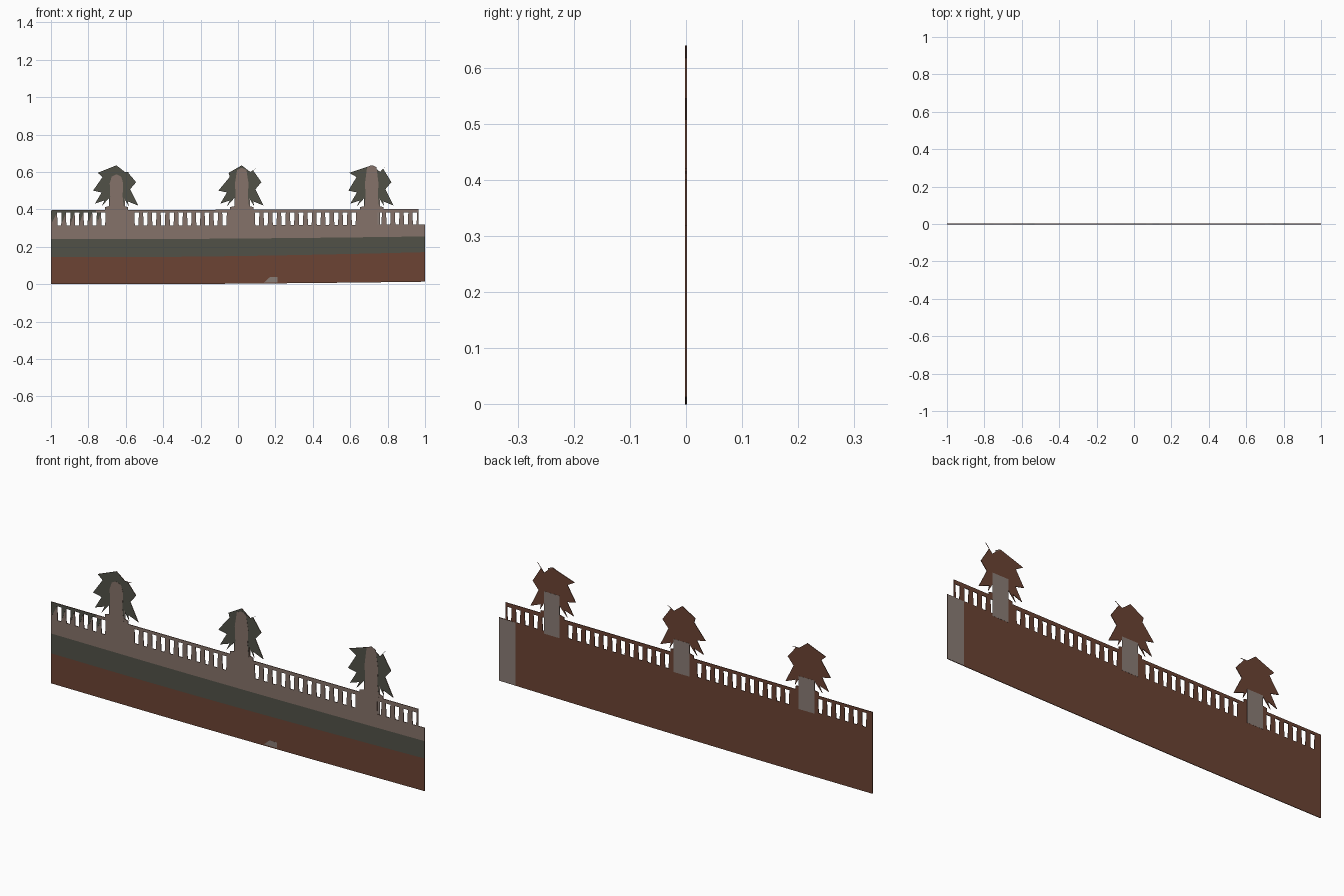
import bpy, bmesh

if "Cube" in bpy.data.objects:
    bpy.data.objects.remove(bpy.data.objects["Cube"])


def material(name, *rgb):
    m = bpy.data.materials.new(name)
    m.diffuse_color = (*rgb, 1)
    m.use_nodes = True
    m.node_tree.nodes["Principled BSDF"].inputs["Base Color"].default_value = m.diffuse_color
    return m


STONE = material("taupe stone", 0.235, 0.17, 0.142)
GREEN = material("dark moss", 0.083, 0.083, 0.064)
BROWN = material("red brown", 0.15, 0.056, 0.033)
GREY = material("grey stone", 0.255, 0.205, 0.18)
T = 0.0015      # half thickness of the wall sheet
SKIN = 0.0021   # outer face of painted plates


def plate(name, polys, front, back=BROWN, y0=-T, y1=T):
    """Flat cut-outs in the XZ plane: one colour in front, another behind."""
    bm = bmesh.new()
    for pts in polys:
        lo = [bm.verts.new((x, y0, z)) for x, z in pts]
        hi = [bm.verts.new((x, y1, z)) for x, z in pts]
        bm.faces.new(lo)
        bm.faces.new(hi)
        for i in range(len(pts)):
            bm.faces.new((lo[i - 1], lo[i], hi[i], hi[i - 1]))
    bmesh.ops.recalc_face_normals(bm, faces=bm.faces)
    for f in bm.faces:
        f.normal_update()
        f.material_index = 0 if f.normal.y < -0.5 else 1
    bmesh.ops.triangulate(bm, faces=[f for f in bm.faces if len(f.verts) > 4])
    me = bpy.data.meshes.new(name)
    bm.to_mesh(me)
    bm.free()
    me.materials.append(front)
    me.materials.append(back)
    bpy.context.collection.objects.link(bpy.data.objects.new(name, me))


def front_paint(name, polys, mat):
    plate(name, polys, mat, mat, -SKIN, -T * 0.8)


def back_paint(name, polys, mat):
    plate(name, polys, mat, mat, T * 0.8, SKIN)


def box(x0, x1, z0, z1):
    return [(x0, z0), (x1, z0), (x1, z1), (x0, z1)]


def line(z, rise):
    """Level line that bends gently upward to the right."""
    xs = [-1 + i / 4 for i in range(9)]
    return [(x, z + rise * max(0, (x + 0.5) / 1.5) ** 1.5) for x in xs]


# Wall bands
base, low, mid, sill = line(0, 0.013), line(0.145, 0.026), line(0.241, 0.014), line(0.313, 0.006)
plate("lower_wall", [base + low[::-1]], BROWN)
plate("middle_band", [low + mid[::-1]], GREEN)
plate("upper_wall", [mid + sill[::-1]], STONE)
front_paint("foot_patch", [[(0.14, 0.01), (0.21, 0.01), (0.21, 0.037), (0.17, 0.037)]], GREY)

# Balustrade: posts fill the spaces between tapered slots
STEP, END, ZB, ZT = 0.047, 0.965, 0.312, 0.382
slots = [start + STEP * i
         for start, count in ((-0.955, 6), (-0.542, 11), (0.102, 12), (0.757, 5))
         for i in range(count)]
TOP, FOOT = 0.0125, 0.0095
edges = [-1 - TOP] + slots + [END + TOP]
posts = [[(a + FOOT, ZB), (b - FOOT, ZB), (b - TOP, ZT), (a + TOP, ZT)]
         for a, b in zip(edges, edges[1:])]
posts[0][0] = (-1, ZB)
posts[-1][1] = (END, ZB)
plate("balusters", posts, STONE)
plate("top_rail", [[(-1, ZT), (END, ZT), (END, 0.401), (-1, 0.395)]], STONE)

# Mossy paint on the left end of the balustrade
front_paint("moss_rail", [box(-1, -0.76, ZT, 0.395)], GREEN)
front_paint("moss_posts", [[p[3], (p[0][0] + 0.006, 0.33), p[2]] for p in posts[:6]], GREEN)

# Potted plants: leaf tips, in hundredths, with notches cut between them
LEFT_TIPS = [(-12.5, 50), (-11.5, 43), (-8, 41.5)]
RIGHT_TIPS = [(10.5, 54.5), (11.7, 42), (6.7, 41.5)]


def fringe(tips):
    out = [tips[0]]
    for a, b in zip(tips, tips[1:]):
        out += [((a[0] + b[0]) * 0.33, (a[1] + b[1]) / 2 + 2.5), b]
    side = 4 if tips[0][0] > 0 else -4
    return out + [(side, 46), (side, 40)]


def mirrored(half):
    return half + [(-x, z) for x, z in half[::-1]]


# Side, centre, left shoulder, right tip height, urn top in front, urn top behind
for side, cx, shoulder, tip, urn_top, rear_top in (
        ("left", -0.65, -10, 60, 58.5, 46.5),
        ("middle", 0.02, -7, 62, 62, 46.5),
        ("right", 0.715, -12, 64, 63.5, 51)):

    def place(points):
        return [[(cx + x / 100, z / 100) for x, z in points]]

    leaves = ([(0, 63.5)] + fringe([(shoulder, 59.5)] + LEFT_TIPS)
              + fringe([(8, tip)] + RIGHT_TIPS)[::-1] + [(4.5, 60)])
    urn = mirrored([(4, 40), (3.3, 47), (3.6, 54), (2.5, urn_top - 1), (0.5, urn_top)])
    plate(side + "_plant_leaves", place(leaves), GREEN)
    plate(side + "_plinth", place(mirrored([(6.2, 39.5), (6.2, 41.2), (4, 41.7)])),
          STONE, y0=-T * 1.1, y1=T * 1.05)
    front_paint(side + "_urn_front", place(urn), STONE)
    back_paint(side + "_urn_back", place(box(-4, 4.5, 30.5, rear_top)), GREY)

# Grey end strip on the rear face
back_paint("rear_end_strip", [box(0.912, 1, 0.013, 0.317)], GREY)
